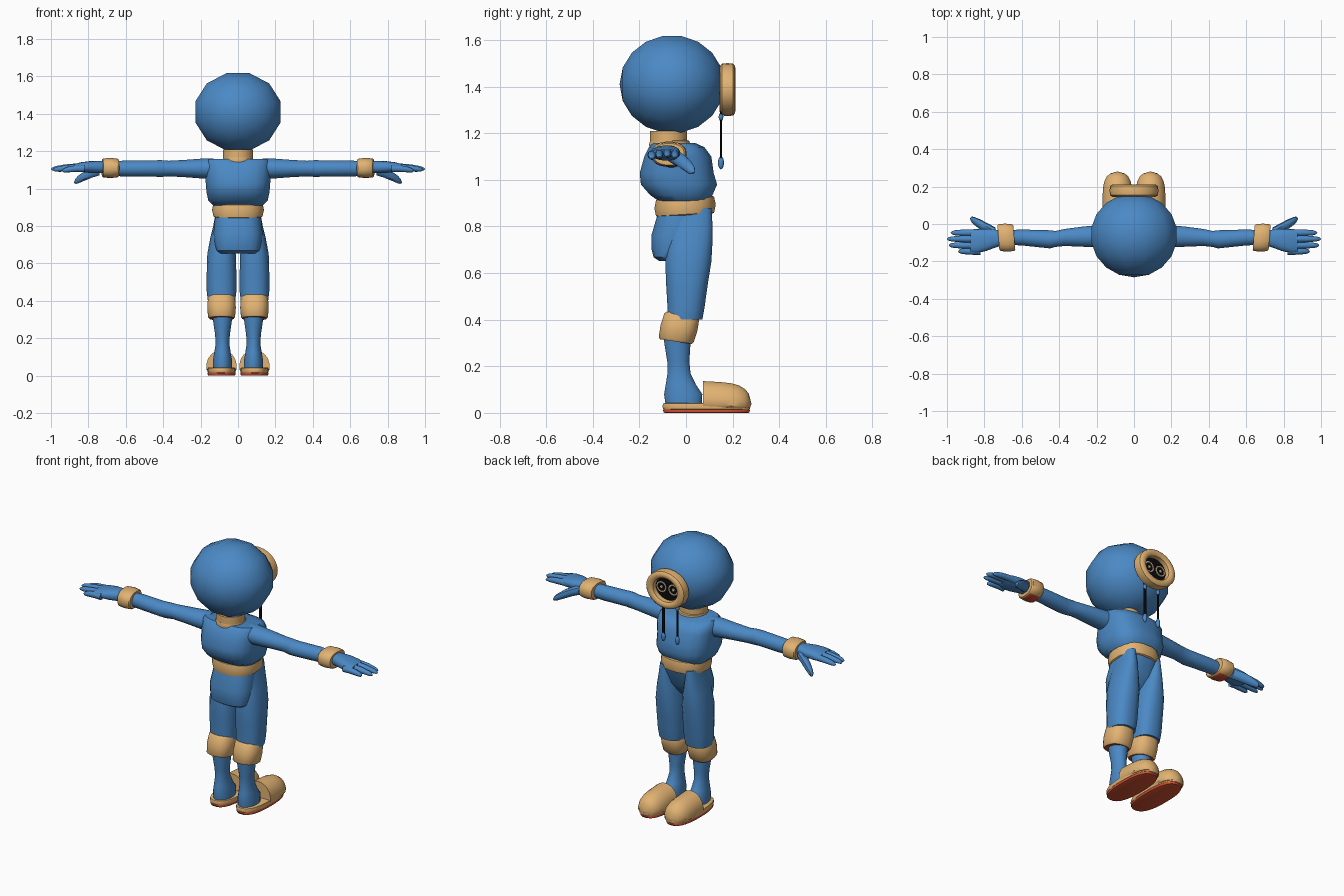
import bpy, bmesh
from math import sin, cos, pi, radians, sqrt, copysign
from mathutils import Matrix, Vector

cube = bpy.data.objects.get("Cube")
if cube:
    bpy.data.objects.remove(cube)


def material(name, colour):
    mat = bpy.data.materials.new(name)
    mat.use_nodes = True
    mat.diffuse_color = (*colour, 1)
    mat.node_tree.nodes["Principled BSDF"].inputs["Base Color"].default_value = (*colour, 1)
    return mat


BLUE = material("suit blue", (.07, .25, .56))
TAN = material("trim tan", (.76, .45, .17))
RED = material("sole red", (.62, .08, .03))
BLACK = material("visor black", (.003, .003, .003))
PALE = material("eye outline", (.65, .52, .36))


def finish(name, bm, mat, under=None, limit=-.9):
    """Turn a bmesh into a smooth object; 'under' colours faces that point down."""
    bmesh.ops.recalc_face_normals(bm, faces=bm.faces)
    mesh = bpy.data.meshes.new(name)
    mesh.materials.append(mat)
    if under:
        mesh.materials.append(under)
        for face in bm.faces:
            face.material_index = int(face.normal.z < limit)
    bm.to_mesh(mesh)
    bm.free()
    obj = bpy.data.objects.new(name, mesh)
    bpy.context.collection.objects.link(obj)
    bpy.ops.object.select_all(action='DESELECT')
    obj.select_set(True)
    bpy.context.view_layer.objects.active = obj
    bpy.ops.object.shade_smooth_by_angle(angle=radians(40))


def skin(name, loops, mat, **paint):
    """Join equal loops of points into a capped solid."""
    bm = bmesh.new()
    rows = [[bm.verts.new(point) for point in loop] for loop in loops]
    for low, high in zip(rows, rows[1:]):
        for i in range(len(low)):
            bm.faces.new((low[i - 1], low[i], high[i], high[i - 1]))
    bm.faces.new(rows[0])
    bm.faces.new(rows[-1])
    finish(name, bm, mat, **paint)


def loft(name, axis, across, rings, mat, side=1, sides=20, power=2, tilt=0, floor=0, **paint):
    """Skin rounded sections given as (position, shift, radius across, other radius)."""
    loops = []
    for position, shift, radius_a, radius_b in rings:
        loop = []
        for i in range(sides):
            angle = 2 * pi * (i + .5) / sides
            c, s = cos(angle), sin(angle)
            u = across + radius_a * copysign(abs(c) ** (2 / power), c)
            v = radius_b * copysign(abs(s) ** (2 / power), s)
            w = position + tilt * v
            v += shift
            x, y, z = {'x': (w, v, u), 'y': (u, w, v), 'z': (u, v, w)}[axis]
            loop.append((side * x, y, max(z, floor)))
        loops.append(loop)
    skin(name, loops, mat, **paint)


def band(name, axis, across, start, end, shift, radius_a, radius_b, mat, soft=.14, lean=0, **options):
    """Short straight piece with softened rims."""
    rings = []
    for t in (-1, -.85, 0, .85, 1):
        k = 1 - soft * t ** 6
        middle = (start + end + t * (end - start)) / 2
        rings.append((middle, shift + lean * t, radius_a * k, radius_b * k))
    loft(name, axis, across, rings, mat, **options)


def digit(name, start, end, radius, side):
    """Tapered, round-tipped finger that droops along its length."""
    start, end = Vector(start), Vector(end)
    rings = []
    for t in (0, .3, .6, .85, .95, 1):
        p = start.lerp(end, t)
        r = radius * (sqrt(1 - t ** 6) * (1 - t / 5) + .1)
        lift = radius * t * (1 - t)
        loop = [(side * p.x, p.y + r * cos(a * pi / 5), p.z + lift + r * sin(a * pi / 5))
                for a in range(10)]
        rings.append(loop)
    skin(name, rings, BLUE)


def ball(name, centre, radii, mat, turn=Matrix()):
    bm = bmesh.new()
    bmesh.ops.create_uvsphere(
        bm, u_segments=12, v_segments=9, radius=1,
        matrix=Matrix.Translation(centre) @ Matrix.Diagonal((*radii, 1)) @ turn)
    finish(name, bm, mat)


def hoop(name, centre, major, minor, depth, mat, squash=1, steps=24, sides=12):
    """Round ring facing along y."""
    bm = bmesh.new()
    grid = []
    for i in range(steps):
        a = 2 * pi * i / steps
        row = []
        for k in range(sides):
            b = 2 * pi * k / sides
            r = major + minor * cos(b)
            bulge = depth * copysign(sqrt(abs(sin(b))), sin(b))
            offset = Vector((r * cos(a), bulge, r * sin(a) * squash))
            row.append(bm.verts.new(Vector(centre) + offset))
        grid.append(row)
    for i in range(steps):
        for k in range(sides):
            bm.faces.new((grid[i - 1][k - 1], grid[i][k - 1], grid[i][k], grid[i - 1][k]))
    finish(name, bm, mat)


# Head: faceted ball with its poles along y
ball("head", (0, -.06, 1.41), (.24, .225, .218), BLUE,
     Matrix.Rotation(pi / 2, 4, 'X') @ Matrix.Rotation(pi / 12, 4, 'Z'))

# Visor
hoop("visor_rim", (0, .178, 1.387), .105, .026, .034, TAN, squash=.87)
band("visor_face", 'y', 0, .15, .177, 1.387, .1, .087, BLACK, soft=0)

# Collar, torso, belt and hips
band("collar", 'z', 0, 1.13, 1.17, -.07, .085, .09, TAN)
band("neck", 'z', 0, 1.14, 1.21, -.075, .08, .08, TAN, soft=0)
loft("torso", 'z', 0, [
    (.91, -.01, .135, .11), (.935, -.02, .16, .135), (.98, -.03, .17, .165),
    (1.03, -.04, .174, .16), (1.1, -.035, .178, .145), (1.14, -.04, .178, .12),
    (1.158, -.05, .165, .09)], BLUE, power=2.7)
band("belt", 'z', 0, .846, .926, -.004, .14, .133, TAN, power=2.3, tilt=.06)
loft("hips", 'z', 0, [
    (.652, -.07, .095, .045), (.668, -.07, .115, .07), (.7, -.055, .124, .093),
    (.76, -.035, .132, .115), (.87, 0, .122, .118)], BLUE, power=2.6)

# Finger spacing across the hand and tip reach
FINGERS = {"index": (-.047, .98), "middle": (-.08, 1), "ring": (-.114, .99), "little": (-.146, .94)}
FOOT = .088

for side, label in ((1, "left_"), (-1, "right_")):
    # Eye
    eye = side * .04
    hoop(label + "eye", (eye, .178, 1.39), .029, .004, .004, PALE)
    band(label + "pupil", 'y', eye, .17, .181, 1.39, .009, .009, PALE)

    # Hanging cord with blue ends; the left one is thicker
    cord = side * .047
    thick = .008 + side * .002
    band(label + "cord", 'z', cord, 1.09, 1.3, .15, thick, .005, BLACK, sides=8, soft=0)
    ball(label + "cord_tip", (cord, .15, 1.073), (.013, .013, .028), BLUE)
    ball(label + "cord_knot", (cord, .15, 1.27), (.012, .01, .018), BLUE)

    # Trouser leg, cuff and shin
    loft(label + "trouser_leg", 'z', FOOT, [
        (.4, -.005, .074, .076), (.45, 0, .08, .08), (.55, .004, .08, .09),
        (.65, .01, .077, .1), (.74, .018, .06, .097), (.8, .022, .045, .093),
        (.88, .025, .03, .085)],
        BLUE, side, power=2.4)
    band(label + "cuff", 'z', FOOT, .306, .424, -.03, .077, .08,
         TAN, lean=.014, side=side, power=2.4, tilt=-.15, under=RED)
    loft(label + "shin", 'z', .083, [
        (.03, -.01, .052, .078), (.08, -.012, .052, .083), (.12, -.022, .045, .066),
        (.17, -.03, .037, .05), (.22, -.033, .04, .048), (.3, -.037, .052, .057),
        (.34, -.037, .053, .058)], BLUE, side)

    # Shoe: sole, rim and rounded toe cap
    band(label + "sole", 'z', FOOT, 0, .02, .088, .075, .188, RED,
         soft=.05, side=side, sides=24, power=2.5)
    band(label + "shoe_rim", 'z', FOOT, .014, .042, .088, .077, .191, TAN,
         soft=.06, side=side, sides=24, power=2.5)
    cap = []
    for t in (0, .05, .2, .4, .6, .75, .87, .95, 1):
        swell = sqrt(1 - t ** 5) + .04
        cap.append((.073 + .207 * t, .05 - t / 90, .078 * swell, .084 * swell))
    loft(label + "toe_cap", 'y', FOOT, cap, TAN, side, floor=.022)

    # Sleeve with an elbow bulge, and wristband
    loft(label + "arm", 'x', 1.107, [
        (.13, -.06, .055, .065), (.19, -.065, .054, .06), (.28, -.068, .047, .054),
        (.37, -.072, .042, .046), (.42, -.08, .046, .043), (.45, -.082, .043, .049),
        (.6, -.072, .043, .043), (.67, -.072, .04, .04)], BLUE, side)
    band(label + "wristband", 'x', 1.11, .64, .725, -.073, .054, .076,
         TAN, side=side, power=2.4, tilt=.08, under=RED)

    # Hand
    loft(label + "palm", 'x', 1.115, [
        (.68, -.073, .03, .036), (.74, -.078, .033, .048), (.79, -.085, .032, .06),
        (.84, -.092, .026, .064), (.875, -.094, .016, .058)], BLUE, side, power=2.4)
    for finger, (y, tip) in FINGERS.items():
        height = 1.116 - abs(y + .085) * .15
        digit(label + finger + "_finger", (.82, y, height), (tip, y, height - .012), .018, side)
    digit(label + "thumb", (.74, -.05, 1.1), (.876, .029, 1.034), .028, side)
